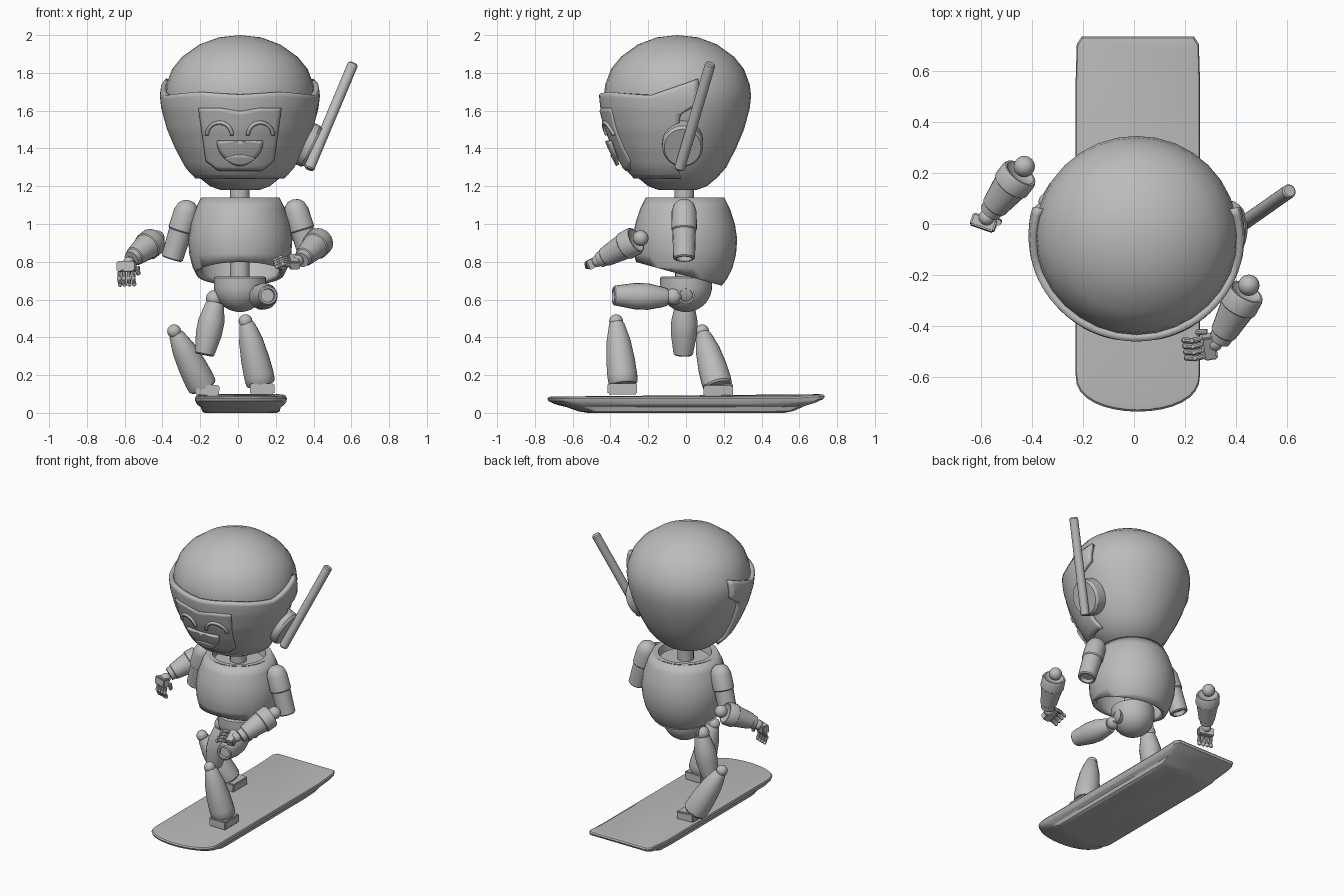
import bpy, bmesh, math
from mathutils import Vector, Matrix

cube = bpy.data.objects.get("Cube")
if cube:
    bpy.data.objects.remove(cube)

GREY = (0.5, 0.5, 0.5, 1)
mat = bpy.data.materials.new("plain grey")
mat.use_nodes = True
mat.diffuse_color = GREY
mat.node_tree.nodes["Principled BSDF"].inputs["Base Color"].default_value = GREY


def finish(name, bm, matrix=None, angle=35):
    bmesh.ops.remove_doubles(bm, verts=bm.verts, dist=1e-5)
    bmesh.ops.recalc_face_normals(bm, faces=bm.faces)
    if matrix:
        bm.transform(matrix)
    me = bpy.data.meshes.new(name)
    bm.to_mesh(me)
    bm.free()
    me.materials.append(mat)
    ob = bpy.data.objects.new(name, me)
    bpy.context.collection.objects.link(ob)
    bpy.ops.object.select_all(action='DESELECT')
    ob.select_set(True)
    bpy.context.view_layer.objects.active = ob
    bpy.ops.object.shade_smooth_by_angle(angle=math.radians(angle))
    return ob


def grid(bm, rows, closed=False):
    vs = [[bm.verts.new(p) for p in row] for row in rows]
    for a, b in zip(vs, vs[1:]):
        n = len(a)
        for i in range(n if closed else n - 1):
            j = (i + 1) % n
            bm.faces.new((a[i], a[j], b[j], b[i]))


def lathe_mesh(profile, segs=32, sx=1.0, sy=1.0):
    bm = bmesh.new()
    ring = [math.tau * i / segs for i in range(segs)]
    grid(bm, [[(r * sx * math.cos(t), r * sy * math.sin(t), z) for t in ring]
              for r, z in profile], closed=True)
    return bm


def lathe(name, profile, loc=(0, 0, 0), segs=32, sx=1.0, sy=1.0):
    return finish(name, lathe_mesh(profile, segs, sx, sy), Matrix.Translation(loc))


def limb(name, a, b, profile, segs=20):
    """Turned part from a to b; profile holds (fraction along, radius)."""
    a, b = Vector(a), Vector(b)
    d = b - a
    m = Matrix.Translation(a) @ d.to_track_quat('Z', 'Y').to_matrix().to_4x4()
    return finish(name, lathe_mesh([(r, t * d.length) for t, r in profile], segs), m)


def ball(name, c, r, segs=16):
    bm = bmesh.new()
    bmesh.ops.create_uvsphere(bm, u_segments=segs, v_segments=segs // 2, radius=r)
    return finish(name, bm, Matrix.Translation(c))


def box(name, size, matrix, bevel=0.006):
    bm = bmesh.new()
    bmesh.ops.create_cube(bm, size=1, matrix=Matrix.Diagonal((*size, 1)))
    bmesh.ops.bevel(bm, geom=bm.edges[:], offset=bevel, segments=2, affect='EDGES')
    return finish(name, bm, matrix)


def solidify(ob, thickness, offset=-1):
    mod = ob.modifiers.new("thickness", 'SOLIDIFY')
    mod.thickness, mod.offset = thickness, offset


def lerp_table(table, x):
    for (x0, y0), (x1, y1) in zip(table, table[1:]):
        if x <= x1:
            return y0 + (y1 - y0) * max(0, (x - x0) / (x1 - x0))
    return table[-1][1]


# Head shell
CX, CY, WIDE = 0.01, -0.045, 1.02
HEAD = [(0, 1.18), (.1, 1.18), (.155, 1.2), (.21, 1.245), (.258, 1.3), (.31, 1.4), (.352, 1.5),
        (.382, 1.61), (.39, 1.68), (.382, 1.74), (.352, 1.82), (.3, 1.885), (.21, 1.95),
        (.11, 1.988), (0, 2.0)]
lathe("head", HEAD, (CX, CY, 0), 32, WIDE)


def head_r(z):
    return lerp_table([(h, r) for r, h in HEAD], z)


# Wraparound visor with a stepped rear edge
TOP = [(0, 1.685), (30, 1.7), (70, 1.68), (106, 1.77)]
REACH = [(1.24, 94), (1.3, 88), (1.58, 92), (1.63, 105), (1.77, 106)]
rows = []
for k in range(21):
    row = []
    for i in range(-24, 25):
        z = 1.24 + (lerp_table(TOP, 106 * abs(i) / 24) - 1.24) * k / 20
        t = math.radians(lerp_table(REACH, z)) * i / 24
        r = head_r(z) + 0.026
        row.append((CX + r * WIDE * math.sin(t), CY - r * math.cos(t), z))
    rows.append(row)
bm = bmesh.new()
grid(bm, rows)
solidify(finish("visor", bm), 0.03, 0 - 1)


# Face details wrapped onto the visor
def face_patch(name, fn, nu, nv, lift):
    rows = []
    for j in range(nv + 1):
        row = []
        for i in range(nu + 1):
            x, z = fn(i / nu, j / nv)
            r = head_r(z) + 0.026 + lift
            row.append((CX + x, CY - math.sqrt(max(r * r - (x / WIDE) ** 2, 0)), z))
        rows.append(row)
    bm = bmesh.new()
    grid(bm, rows)
    solidify(finish(name, bm), 0.01 + lift * 0.5)


def plate(u, v):
    x = 2 * u - 1
    low = 1.28 + 0.05 * max(0, abs(x) - 0.7) / 0.3
    high = 1.595 + 0.018 * min(1, abs(x) * 2)
    z = low + (high - low) * v
    return x * lerp_table([(1.28, .165), (1.34, .182), (1.61, .22)], z), z


def arc(cx, cz, r0, r1, a0, a1):
    def fn(u, v):
        t = math.radians(a0 + (a1 - a0) * u)
        r = r0 + (r1 - r0) * v
        return cx + r * math.cos(t), cz + r * math.sin(t)
    return fn


face_patch("face_plate", plate, 24, 16, 0.008)
for side, x in (("right", -0.11), ("left", 0.11)):
    face_patch(side + "_smiling_eye", arc(x, 1.468, .058, .076, 0, 180), 20, 1, 0.02)
face_patch("mouth", arc(0, 1.443, 0, .118, 180, 360), 24, 6, 0.014)
face_patch("tongue", lambda u, v: ((2 * u - 1) * .08, 1.355 + .018 * math.sin(u * math.pi) * v
           - .04 * math.sin(u * math.pi) * (1 - v)), 12, 4, 0.017)

# Ear disc and antenna
limb("ear_disc", (.325, -.02, 1.44), (.398, -.02, 1.405),
     [(0, 0), (0, .12), (.8, .12), (1, .108), (1, 0)], 32).scale.y = 0.9
ROD = [(0, 0), (0, .022), (.012, .028), (.988, .028), (1, .022), (1, 0)]
limb("antenna", (.375, -.035, 1.29), (.61, .13, 1.85), ROD)

# Torso shell with slanted lower opening
bm = lathe_mesh([(.15, .6), (.185, .66), (.222, .71), (.252, .77), (.27, .84), (.276, .92),
                 (.264, 1.0), (.238, 1.08), (.208, 1.14)])
bmesh.ops.bisect_plane(bm, geom=bm.verts[:] + bm.edges[:] + bm.faces[:], clear_inner=True,
                       plane_co=(0, .17, .68), plane_no=(0, .276, 1))
solidify(finish("torso", bm, Matrix.Translation((.012, -.005, 0))), 0.03)
lathe("collar", [(.2, 1.138), (.17, 1.138), (.16, 1.09), (0, 1.09)], (.012, -.005, 0))
lathe("neck", [(.052, 1.06), (.052, 1.2)], (.01, -.01, 0), 20)
lathe("spine", [(.052, .7), (.052, 1.08)], (.01, -.005, 0), 20)

# Pelvis bowl with hip sockets
R = 0.138
bowl = [(R * math.sin(t), .672 - R * math.cos(t)) for t in [math.pi / 20 * i for i in range(11)]]
lathe("pelvis", bowl + [(R, .715), (R - .01, .722), (0, .722)], (.01, 0, 0))
for s in (-1, 1):
    limb("hip_socket", (.01 + s * .09, 0, .625), (.01 + s * .135, 0, .622),
         [(0, .04), (1, .045), (1, .036), (.3, .03), (.3, 0)])

# Legs
THIGH = [(0, 0), (0, .045), (.06, .052), (.35, .07), (.6, .07), (.98, .052), (1, .046),
         (1, .036), (.93, .034), (.93, 0)]
SHIN = [(0, 0), (0, .034), (.04, .042), (.3, .064), (.6, .076), (.85, .08), (.97, .078),
        (1, .07), (1, 0)]
LEGS = {
    "left": dict(hip=(.115, -.065, .615), thigh=((.11, -.1, .612), (.16, -.385, .622)),
                 knee=(.04, -.37, .485), shin=((.045, -.368, .48), (.122, -.332, .15)),
                 foot=(.128, -.337, .127), turn=0, tilt=0),
    "right": dict(hip=(-.125, -.005, .605), thigh=((-.12, -.005, .585), (-.178, -.015, .307)),
                  knee=(-.338, .085, .432), shin=((-.33, .09, .42), (-.185, .17, .135)),
                  foot=(-.163, .17, .122), turn=0, tilt=5)}
for side, p in LEGS.items():
    ball(side + "_hip_ball", p["hip"], .045)
    limb(side + "_thigh", *p["thigh"], THIGH)
    ball(side + "_knee_ball", p["knee"], .037)
    limb(side + "_shin", *p["shin"], SHIN)
    turn = Matrix.Rotation(math.radians(p["tilt"]), 4, 'Y')
    box(side + "_foot", (.128, .155, .058), Matrix.Translation(p["foot"]) @ turn)

# Arms
SHOULDER = [(0, 0), (.02, .03), (.08, .053), (.2, .066), (.5, .068), (.52, .062), (.98, .058),
            (1, .052), (1, .042), (.92, .04), (.92, 0)]
FOREARM = [(.12, 0), (.05, .05), (0, .062), (0, .07), (.05, .076), (.3, .076), (.32, .07),
           (.85, .052), (.87, .046), (1, .042), (1, 0)]
ARMS = {
    "left": dict(upper=((.29, -.01, 1.13), (.385, -.01, .815)), elbow=(.45, -.24, .925),
                 fore=((.44, -.265, .915), (.335, -.455, .81)), palm=(.295, -.48, .8),
                 reach=(-1, -.15, 0), spread=(-.1, .9, .45)),
    "right": dict(upper=((-.255, .0, 1.125), (-.35, .03, .815)), elbow=(-.43, .225, .925),
                  fore=((-.445, .2, .91), (-.565, .045, .815)), palm=(-.59, .005, .775),
                  reach=(0, -.1, -1), spread=(1, -.35, 0))}
for side, p in ARMS.items():
    limb(side + "_upper_arm", *p["upper"], SHOULDER)
    ball(side + "_elbow_ball", p["elbow"], .042)
    limb(side + "_forearm", *p["fore"], FOREARM)
    reach = Vector(p["reach"]).normalized()
    across = Vector(p["spread"])
    across = (across - across.dot(reach) * reach).normalized()
    deep = reach.cross(across)
    basis = Matrix((across, deep, reach)).transposed().to_4x4()
    palm = Vector(p["palm"])
    ball(side + "_wrist", (palm + Vector(p["fore"][1])) / 2, .032)
    box(side + "_palm", (.1, .05, .055), Matrix.Translation(palm) @ basis)
    curl = deep if deep.y > 0 or deep.z < -.5 else -deep
    for i in range(4):
        base = palm + across * (i - 1.5) * .026 + reach * .03
        mid = base + reach * .034 - curl * .006
        tip = mid + reach * .03 + curl * .016
        for n, (a, b) in enumerate(((base, mid), (mid, tip))):
            limb(f"{side}_finger_{i}_{n}", a, b, [(0, 0), (0, .011), (1, .011), (1, 0)], 10)
            ball(f"{side}_knuckle_{i}_{n}", b, .0125, 10)
    thumb = palm + across * .055 + curl * .02
    limb(side + "_thumb", thumb, thumb + reach * .045 + curl * .01,
         [(0, 0), (0, .012), (.9, .012), (1, .006), (1, 0)], 10)

# Board: rounded nose, square tail, stepped and tapered underside
bm = bmesh.new()
LAYERS = [(0, .19, .52), (.008, .205, .57), (.03, .212, .63), (.045, .232, .69),
          (.062, .241, .728), (.076, .244, .735), (.084, .24, .728), (.087, .225, .71)]
outline = [(math.cos(t), -.8 - .2 * abs(math.sin(t)) ** .8) for t in
           [math.pi * (1 - i / 16) for i in range(17)]]
outline += [(1, -.4), (1, 0), (1, .4), (1, .75), (.98, .96), (.9, 1)]
outline += [(-x, y) for x, y in reversed(outline[17:])]
rows = [[(.015 + w * x, l * y, z + .012 * max(0, (y - .75) * 4) * min(1, z * 20))
         for x, y in outline] for z, w, l in LAYERS]
grid(bm, rows, closed=True)
bm.verts.ensure_lookup_table()
n = len(outline)
bm.faces.new(bm.verts[:n])
bm.faces.new(bm.verts[-n:])
finish("board", bm, angle=25)
